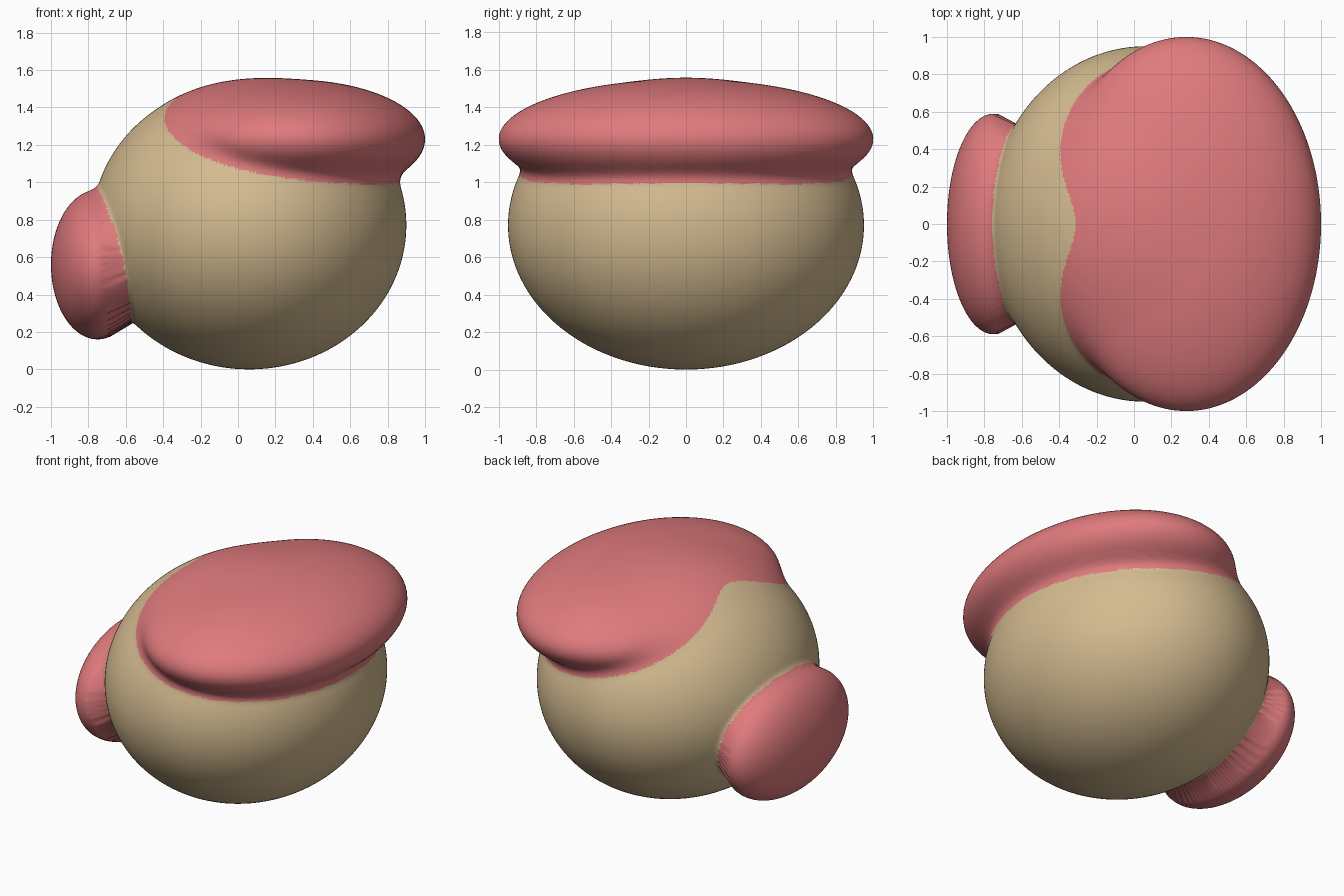
import bpy, bmesh, math
from mathutils import Vector

if "Cube" in bpy.data.objects:
    bpy.data.objects.remove(bpy.data.objects["Cube"])

# Three ellipsoids (centre, radii) melted together into one smooth skin
BODY = ((0.06, 0, 0.77), (0.84, 0.95, 0.77))
CAP = ((0.28, 0, 1.23), (0.72, 1.0, 0.32))
SIDE_PAD = ((-0.75, 0, 0.56), (0.25, 0.59, 0.40))


def ellipsoid_distance(p, part):
    """Approximate signed distance to an ellipsoid."""
    (cx, cy, cz), (rx, ry, rz) = part
    a, b, c = (p[0] - cx) / rx, (p[1] - cy) / ry, (p[2] - cz) / rz
    k0 = math.sqrt(a * a + b * b + c * c)
    k1 = math.sqrt((a / rx) ** 2 + (b / ry) ** 2 + (c / rz) ** 2)
    return k0 * (k0 - 1) / max(k1, 1e-6)


def smooth_min(a, b, k):
    h = max(k - abs(a - b), 0) / k
    return min(a, b) - h * h * k * 0.25


def skin(p):
    d = smooth_min(ellipsoid_distance(p, BODY), ellipsoid_distance(p, CAP), 0.07)
    return smooth_min(d, ellipsoid_distance(p, SIDE_PAD), 0.05)


def material(name, rgb):
    m = bpy.data.materials.new(name)
    m.diffuse_color = (*rgb, 1)
    m.use_nodes = True
    m.node_tree.nodes["Principled BSDF"].inputs["Base Color"].default_value = m.diffuse_color
    return m


# Push a fine sphere out along its rays onto the melted skin
bm = bmesh.new()
bmesh.ops.create_icosphere(bm, subdivisions=7, radius=1)
origin = Vector((0.05, 0, 0.77))
for v in bm.verts:
    ray = v.co.normalized()
    lo, hi = 0.4, 1.5
    for _ in range(15):
        mid = (lo + hi) / 2
        if skin(origin + ray * mid) < 0:
            lo = mid
        else:
            hi = mid
    v.co = origin + ray * lo

# Colour each face by the part it belongs to
for f in bm.faces:
    f.smooth = True
    p = f.calc_center_median()
    body = ellipsoid_distance(p, BODY)
    on_cap = ellipsoid_distance(p, CAP) < body + 0.04
    on_pad = ellipsoid_distance(p, SIDE_PAD) < body + 0.01
    f.material_index = 1 if on_cap or on_pad else 0

mesh = bpy.data.meshes.new("body_with_cap_and_side_pad")
bm.to_mesh(mesh)
bm.free()
mesh.materials.append(material("tan", (0.66, 0.50, 0.28)))
mesh.materials.append(material("coral pink", (0.74, 0.195, 0.205)))
obj = bpy.data.objects.new("body_with_cap_and_side_pad", mesh)
bpy.context.collection.objects.link(obj)
